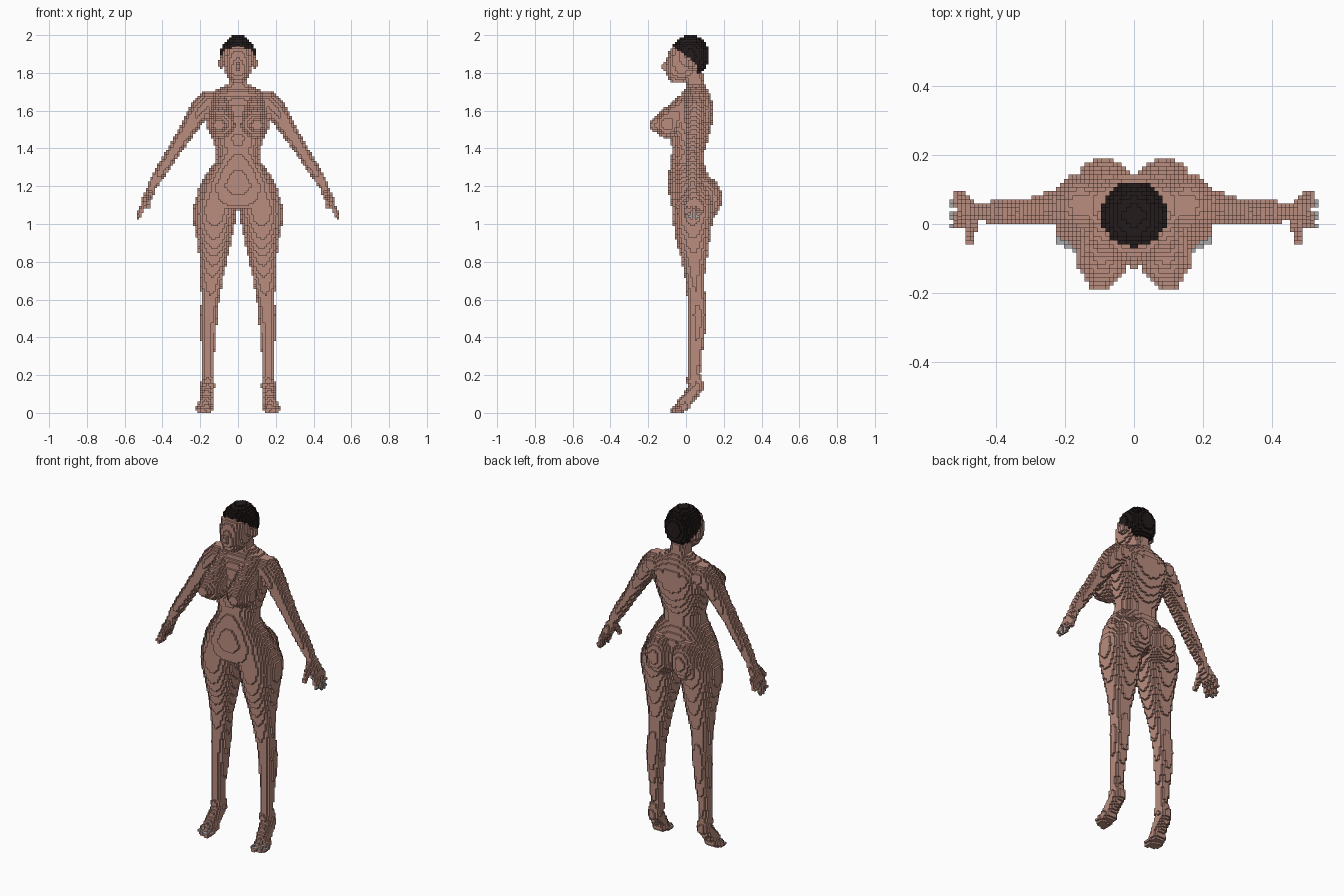
import bpy, bmesh, math

cube = bpy.data.objects.get("Cube")
if cube:
    bpy.data.objects.remove(cube, do_unlink=True)

S = 2 / 168          # block size
cells = {}           # block index -> part name, built for x > 0 and mirrored


def material(name, color):
    m = bpy.data.materials.new(name)
    m.diffuse_color = (*color, 1)
    m.use_nodes = True
    b = m.node_tree.nodes["Principled BSDF"]
    b.inputs["Base Color"].default_value = (*color, 1)
    b.inputs["Roughness"].default_value = 0.8
    return m


SKIN = material("skin", (0.49, 0.265, 0.21))
HAIR = material("black_hair", (0.017, 0.011, 0.011))
NAIL = material("grey_nail", (0.4, 0.41, 0.42))


def fill(part, lo, hi, inside):
    """Fill every block in the box lo..hi whose centre passes the test."""
    a = [math.floor(v / S) for v in lo]
    b = [math.floor(v / S) for v in hi]
    for i in range(max(a[0], 0), b[0] + 1):
        for j in range(a[1], b[1] + 1):
            for k in range(max(a[2], 0), b[2] + 1):
                if inside((i + .5) * S, (j + .5) * S, (k + .5) * S):
                    cells.setdefault((i, j, k), part)


def ball(part, c, r):
    fill(part, [p - q for p, q in zip(c, r)], [p + q for p, q in zip(c, r)],
         lambda *p: sum(((p[n] - c[n]) / r[n]) ** 2 for n in range(3)) <= 1)


def limb(part, *pts):
    """Chain of tapered rounded segments through (x, y, z, radius) points."""
    for p, q in zip(pts, pts[1:]):
        d = [q[n] - p[n] for n in range(3)]
        dd = sum(v * v for v in d)

        def inside(*c):
            t = sum((c[n] - p[n]) * d[n] for n in range(3)) / dd
            t = min(1, max(0, t))
            r = p[3] + t * (q[3] - p[3])
            return sum((c[n] - p[n] - t * d[n]) ** 2 for n in range(3)) <= r * r

        fill(part, [min(p[n] - p[3], q[n] - q[3]) for n in range(3)],
             [max(p[n] + p[3], q[n] + q[3]) for n in range(3)], inside)


def stack(part, rows, power=2.0):
    """Rounded cross-sections (z, x_min, x_max, y_front, y_back), top to bottom."""
    for p, q in zip(rows, rows[1:]):
        def inside(x, y, z):
            t = (p[0] - z) / (p[0] - q[0])
            if not 0 <= t <= 1:
                return False
            x0, x1, y0, y1 = [p[n] + t * (q[n] - p[n]) for n in range(1, 5)]
            return (abs((2 * x - x0 - x1) / (x1 - x0)) ** power
                    + abs((2 * y - y0 - y1) / (y1 - y0)) ** power) <= 1

        fill(part, (0, min(p[3], q[3]), q[0]),
             (max(p[2], q[2]), max(p[4], q[4]), p[0]), inside)


# Head: skull, nape, jaw, nose, ears
ball("head", (0, .022, 1.892), (.094, .103, .108))
ball("head", (0, .06, 1.865), (.08, .056, .072))
stack("head", [(1.93, -.08, .08, -.085, .09), (1.87, -.08, .08, -.104, .09),
               (1.81, -.07, .07, -.11, .07), (1.78, -.055, .055, -.1, .05),
               (1.75, -.032, .032, -.085, -.01)], 2.3)
ball("head", (0, -.105, 1.832), (.016, .024, .026))
ball("head", (.09, .025, 1.855), (.014, .024, .034))

# Hair: the part of the skull above a sloping hairline
for c in list(cells):
    y, z = (c[1] + .5) * S, (c[2] + .5) * S
    x = (c[0] + .5) * S
    if z > 1.89 - .75 * y and x < .096 or (y > .055 and z > 1.80):
        cells[c] = "hair"

# Torso
stack("torso", [(z, -x, x, f, b) for z, x, f, b in (
    (1.80, .05, -.01, .092), (1.74, .053, 0, .1), (1.72, .09, -.005, .107),
    (1.70, .145, -.02, .12), (1.65, .175, -.05, .14), (1.55, .162, -.07, .142),
    (1.45, .135, -.08, .118), (1.38, .116, -.075, .097), (1.33, .122, -.085, .094),
    (1.28, .16, -.09, .112), (1.2, .205, -.095, .135), (1.12, .228, -.085, .13),
    (1.08, .232, -.075, .12))], 2.2)
limb("torso", (.085, -.005, 1.64, .05), (.092, -.098, 1.53, .076))
ball("torso", (.1, -.155, 1.525), (.04, .04, .04))
limb("torso", (.08, .1, 1.62, .045), (.06, .085, 1.5, .04))
ball("torso", (.085, .085, 1.135), (.095, .105, .125))

# Legs
stack("leg", [
    (1.2, .0, .2, -.07, .13), (1.1, .0, .235, -.076, .155),
    (1.05, .01, .238, -.074, .15), (1.0, .018, .234, -.068, .138),
    (.9, .038, .215, -.05, .125), (.8, .06, .203, -.022, .11),
    (.7, .082, .198, -.002, .096), (.6, .1, .195, .008, .106),
    (.52, .108, .2, .014, .112), (.4, .118, .198, .015, .1),
    (.3, .127, .19, .014, .085), (.2, .13, .188, .008, .076),
    (.16, .13, .192, .0, .085)], 2.2)

# Raised feet and toes
limb("leg", (.16, .045, .2, .033), (.162, .058, .14, .038), (.172, -.01, .05, .036))
limb("leg", (.16, -.005, .04, .03), (.165, -.04, .025, .024))
limb("leg", (.19, -.005, .035, .027), (.195, -.03, .022, .022))
for n in range(5):
    limb("leg", (.152 + .0135 * n, -.03, .025, .017),
         (.15 + .0145 * n, -.074 + .006 * n, .014, .014))

# Arms, palms, fingers and thumbs
limb("arm", (.155, .055, 1.64, .065), (.2, .048, 1.605, .056), (.268, .04, 1.5, .044),
     (.33, .035, 1.4, .036), (.395, .034, 1.3, .034), (.45, .036, 1.21, .026))
for y in (.02, .04, .062):
    limb("arm", (.453, .036, 1.2, .024), (.498, y, 1.11, .019))
for y, x, z in ((-.002, .522, 1.05), (.028, .532, 1.035),
                (.055, .53, 1.04), (.084, .51, 1.065)):
    limb("arm", (.495, .04 + (y - .04) * .8, 1.115, .014), (x, y, z, .011))
limb("arm", (.46, .02, 1.165, .018), (.475, -.025, 1.125, .014), (.474, -.052, 1.095, .012))

# Mirror to the other side and name the sided parts
solid = {}
for (i, j, k), part in cells.items():
    sided = part in ("leg", "arm")
    solid[i, j, k] = "left_" + part if sided else part
    solid[-1 - i, j, k] = "right_" + part if sided else part


def build(part):
    """Make one object from the exposed block faces of a part."""
    bm = bmesh.new()
    verts = {}
    for c, name in solid.items():
        if name != part:
            continue
        for axis in range(3):
            u, v = (axis + 1) % 3, (axis + 2) % 3
            for side in (1, -1):
                n = list(c)
                n[axis] += side
                if tuple(n) in solid:
                    continue
                ring = []
                for du, dv in ((0, 0), (1, 0), (1, 1), (0, 1)):
                    p = list(c)
                    p[axis] += side > 0
                    p[u] += du
                    p[v] += dv
                    p = tuple(p)
                    if p not in verts:
                        verts[p] = bm.verts.new([w * S for w in p])
                    ring.append(verts[p])
                face = bm.faces.new(ring if side > 0 else ring[::-1])
                # Nails on toe tops and fingertips
                toe = part.endswith("leg") and axis == 2 and side > 0 \
                    and c[1] * S < -.045 and c[2] * S < .06
                tip = part.endswith("arm") and axis < 2 + (side > 0) and axis != 1 \
                    and abs(c[0] + .5) * S > .524 and c[2] * S < 1.06
                face.material_index = int(toe or tip)
    mesh = bpy.data.meshes.new(part)
    bm.to_mesh(mesh)
    bm.free()
    mesh.materials.append(HAIR if part == "hair" else SKIN)
    if part.endswith(("leg", "arm")):
        mesh.materials.append(NAIL)
    bpy.context.collection.objects.link(bpy.data.objects.new(part, mesh))


for part in ("head", "hair", "torso", "left_leg", "right_leg", "left_arm", "right_arm"):
    build(part)
